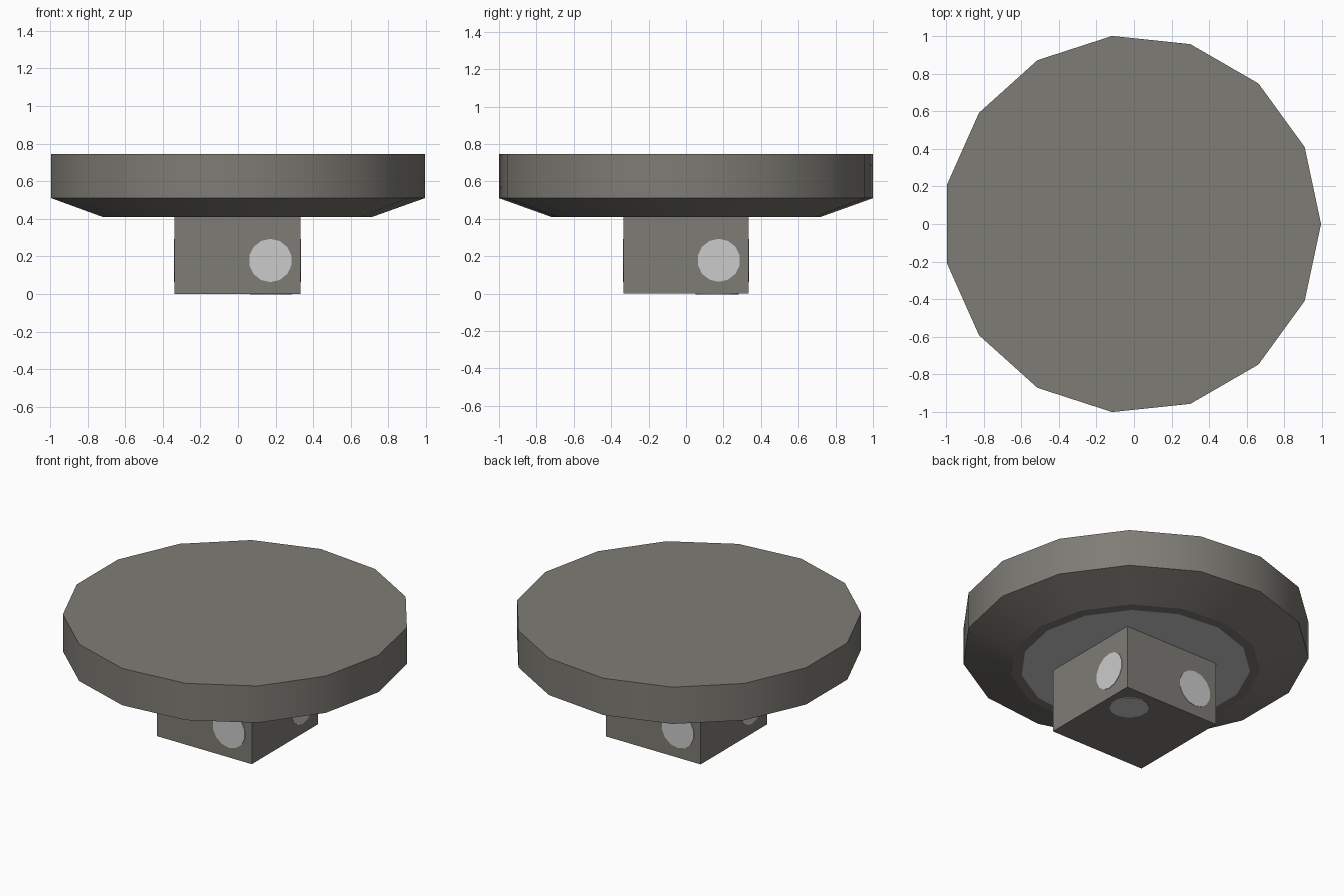
import bpy, bmesh, math
from mathutils import Matrix, Vector

if "Cube" in bpy.data.objects:
    bpy.data.objects.remove(bpy.data.objects["Cube"])


def material(name, rgb):
    m = bpy.data.materials.new(name)
    m.diffuse_color = (*rgb, 1)
    m.use_nodes = True
    m.node_tree.nodes["Principled BSDF"].inputs["Base Color"].default_value = m.diffuse_color
    return m


DARK = material("warm grey", (0.21, 0.202, 0.178))
LIGHT = material("light grey", (0.6, 0.6, 0.6))
SIDES, CX = 15, -0.011


def finish(name, bm, mat):
    bmesh.ops.recalc_face_normals(bm, faces=bm.faces)
    me = bpy.data.meshes.new(name)
    bm.to_mesh(me)
    bm.free()
    me.materials.append(mat)
    ob = bpy.data.objects.new(name, me)
    bpy.context.collection.objects.link(ob)
    return ob


def plate(name, centre, normal, radius, sides, mat):
    """Thin painted spot lying on a surface."""
    bm = bmesh.new()
    rot = Vector(normal).to_track_quat('Z', 'Y').to_matrix().to_4x4()
    bmesh.ops.create_cone(bm, cap_ends=True, segments=sides, radius1=radius, radius2=radius,
                          depth=0.006, matrix=Matrix.Translation(centre) @ rot)
    return finish(name, bm, mat)


# round top: rim with a sloped underside
bm = bmesh.new()
rings = []
for r, z in [(0.725, 0.41), (1.0055, 0.51), (1.0055, 0.745)]:
    rings.append([bm.verts.new((CX + r * math.cos(i * math.tau / SIDES),
                                r * math.sin(i * math.tau / SIDES), z)) for i in range(SIDES)])
for low, high in zip(rings, rings[1:]):
    for i in range(SIDES):
        j = (i + 1) % SIDES
        bm.faces.new((low[i], low[j], high[j], high[i])).smooth = True
bm.faces.new(rings[0][::-1])
bm.faces.new(rings[-1])
# level edges stay sharp, facets round the rim are smooth
for e in bm.edges:
    a, b = e.verts
    if abs(a.co.z - b.co.z) < 1e-5:
        e.smooth = False
finish("round_top", bm, DARK)

# pale disc under the top
bm = bmesh.new()
bm.faces.new([bm.verts.new((CX + 0.665 * math.cos(i * math.tau / SIDES),
                            -0.665 * math.sin(i * math.tau / SIDES), 0.407)) for i in range(SIDES)])
under = finish("underside_disc", bm, LIGHT)
if under.data.polygons[0].normal.z > 0:
    under.data.flip_normals()

# square stem
bm = bmesh.new()
bmesh.ops.create_cube(bm, size=1, matrix=Matrix.Translation((-0.003, 0, 0.206)) @
                      Matrix.Diagonal((0.67, 0.67, 0.412, 1)))
finish("stem", bm, DARK)

# one spot on each side, turned round the stem, and one below
for k, side in enumerate(("front", "right", "back", "left")):
    turn = Matrix.Rotation(k * math.pi / 2, 3, 'Z')
    pos = turn @ Vector((0.175, -0.335, 0.178)) + Vector((-0.003, 0, 0))
    plate(side + "_spot", pos, turn @ Vector((0, -1, 0)), 0.115, 14, LIGHT)
plate("bottom_spot", (0.175, 0.165, 0.003 - 0.004), (0, 0, -1), 0.115, 14, LIGHT)
